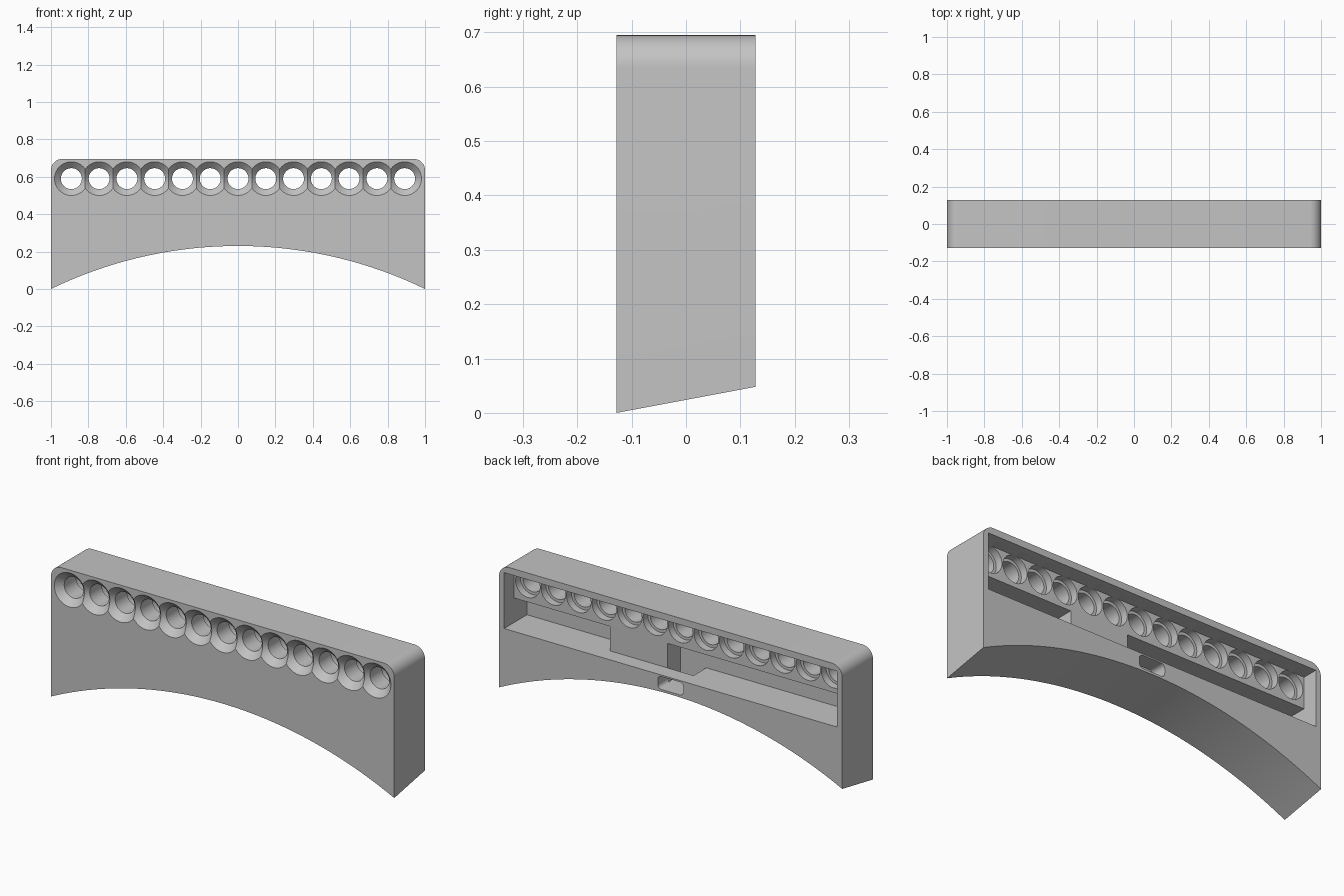
import bpy, bmesh, math
from mathutils import Matrix, Vector

if "Cube" in bpy.data.objects:
    bpy.data.objects.remove(bpy.data.objects["Cube"], do_unlink=True)

FRONT, BACK, TOP = -0.128, 0.128, 0.695
ARCH_RISE, ARCH_TILT = 0.23, 0.048
CORNER = 0.06
HOLES, PITCH, HOLE_Z = 13, 0.1485, 0.59
PANEL_Y, DEEP_Y = 0.045, -0.062      # hole panel back, deep recess wall
OUT = 0.3                            # cutters run past the back face

grey = bpy.data.materials.new("plain grey")
grey.use_nodes = True
grey.diffuse_color = (0.55, 0.55, 0.55, 1)
grey.node_tree.nodes["Principled BSDF"].inputs["Base Color"].default_value = (0.55, 0.55, 0.55, 1)


def finish(bm, name):
    bmesh.ops.recalc_face_normals(bm, faces=bm.faces)
    mesh = bpy.data.meshes.new(name)
    bm.to_mesh(mesh)
    bm.free()
    mesh.materials.append(grey)
    obj = bpy.data.objects.new(name, mesh)
    bpy.context.collection.objects.link(obj)
    return obj


def box(name, x, y, z, rounding=0):
    bm = bmesh.new()
    bmesh.ops.create_cube(bm, size=1)
    for v in bm.verts:
        v.co = Vector([lo + (c + 0.5) * (hi - lo) for c, (lo, hi) in zip(v.co, (x, y, z))])
    if rounding:
        along_y = [e for e in bm.edges
                   if abs(e.verts[0].co.y - e.verts[1].co.y) > 0.01]
        bmesh.ops.bevel(bm, geom=along_y, offset=rounding, segments=6,
                        profile=0.5, affect='EDGES')
    return finish(bm, name)


def hole_row(name, indices):
    """Countersunk front, straight throat and wider back bore for each hole."""
    profile = [(0.1, FRONT - 0.01), (0.056, FRONT + 0.034), (0.056, 0.005),
               (0.071, 0.005), (0.071, PANEL_Y + 0.05)]
    sides = 40
    bm = bmesh.new()
    for i in indices:
        cx = (i - HOLES // 2) * PITCH
        rings = []
        for r, y in profile:
            angles = [2 * math.pi * k / sides for k in range(sides)]
            rings.append([bm.verts.new((cx + r * math.cos(a), y, HOLE_Z + r * math.sin(a)))
                          for a in angles])
        for a, b in zip(rings, rings[1:]):
            for k in range(sides):
                n = (k + 1) % sides
                bm.faces.new((a[k], a[n], b[n], b[k]))
        bm.faces.new(rings[0])
        bm.faces.new(rings[-1])
    return finish(bm, name)


# Body: arched underside that climbs towards the back, rounded top corners
radius = (1 + ARCH_RISE ** 2) / (2 * ARCH_RISE)
outline = []
for k in range(49):
    x = -1 + 2 * k / 48
    z = ARCH_RISE - radius + math.sqrt(radius ** 2 - x ** 2)
    outline.append((x, max(z, 0), ARCH_TILT))
for side, start in ((1, 0), (-1, math.pi / 2)):
    for k in range(11):
        a = start + math.pi / 2 * k / 10
        outline.append((side * (1 - CORNER) + CORNER * math.cos(a),
                        TOP - CORNER + CORNER * math.sin(a), 0))
bm = bmesh.new()
front = [bm.verts.new((x, FRONT, z)) for x, z, lift in outline]
back = [bm.verts.new((x, BACK, z + lift)) for x, z, lift in outline]
bm.faces.new(front)
bm.faces.new(back)
for k in range(len(outline)):
    n = (k + 1) % len(outline)
    bm.faces.new((front[k], front[n], back[n], back[k]))
body = finish(bm, "light_bar_housing")

# Back pocket, two deep recesses below the hole panel, cable slot and its riser
cutters = [
    box("pocket_cutter", (-0.97, 0.97), (PANEL_Y, OUT), (0.366, 0.66)),
    box("wide_recess_cutter", (-0.97, 0.075), (DEEP_Y, 0.1), (0.366, 0.495)),
    box("narrow_recess_cutter", (0.412, 0.97), (DEEP_Y, 0.1), (0.366, 0.495)),
    box("riser_cutter", (-0.075, 0.075), (DEEP_Y, PANEL_Y), (0.29, 0.45)),
    box("cable_slot_cutter", (-0.075, 0.075), (0, OUT), (0.29, 0.358), 0.022),
    hole_row("even_holes_cutter", range(0, HOLES, 2)),
    hole_row("odd_holes_cutter", range(1, HOLES, 2)),
]
bpy.context.view_layer.objects.active = body
for cutter in cutters:
    mod = body.modifiers.new(cutter.name, 'BOOLEAN')
    mod.operation = 'DIFFERENCE'
    mod.solver = 'EXACT'
    mod.object = cutter
    bpy.ops.object.modifier_apply(modifier=mod.name)
for cutter in cutters:
    bpy.data.objects.remove(cutter, do_unlink=True)

# Smooth curves, crisp edges
bpy.ops.object.select_all(action='DESELECT')
body.select_set(True)
bpy.ops.object.shade_smooth_by_angle(angle=math.radians(30))
